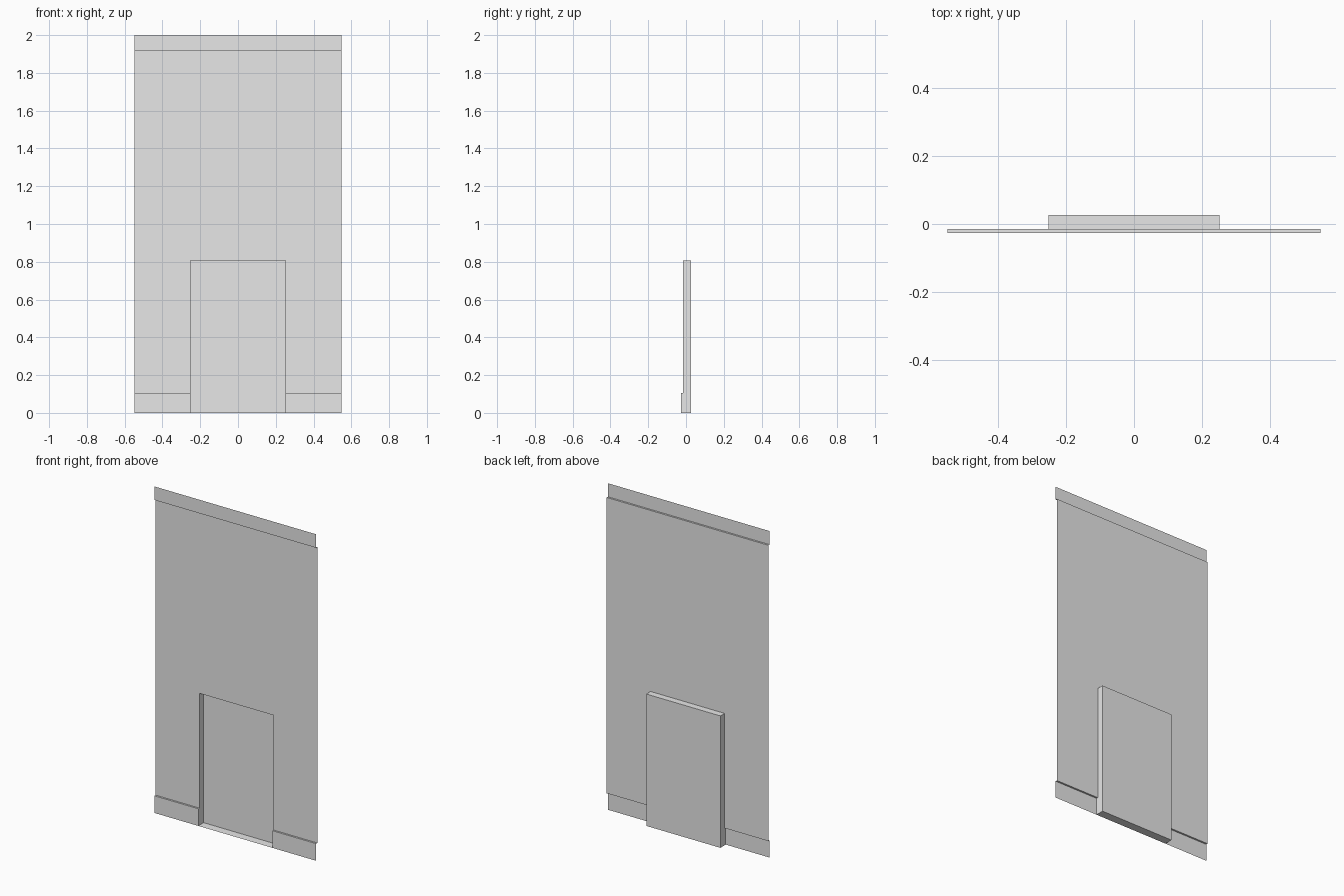
import bpy
import bmesh

cube = bpy.data.objects.get("Cube")
if cube:
    bpy.data.objects.remove(cube, do_unlink=True)

# One plain plaster colour
plaster = bpy.data.materials.new("light_grey_plaster")
plaster.use_nodes = True
GREY = (0.8, 0.8, 0.8, 1)
plaster.diffuse_color = GREY
plaster.node_tree.nodes["Principled BSDF"].inputs["Base Color"].default_value = GREY

# Main dimensions
WIDTH, HEIGHT = 0.548, 2.0              # half width, full height
SKIRT_TOP, TRIM_BOTTOM = 0.105, 1.917
NICHE, NICHE_TOP = 0.251, 0.808         # half width, height
FRONT, WALL, BACK = -0.026, -0.015, 0.026


def sheet(name, quads):
    """Make a thin open sheet from quads of corner points."""
    bm = bmesh.new()
    for corners in quads:
        bm.faces.new([bm.verts.new(c) for c in corners])
    bmesh.ops.remove_doubles(bm, verts=bm.verts, dist=0.0001)
    mesh = bpy.data.meshes.new(name)
    bm.to_mesh(mesh)
    bm.free()
    mesh.materials.append(plaster)
    obj = bpy.data.objects.new(name, mesh)
    bpy.context.collection.objects.link(obj)
    return obj


def upright(x0, x1, y, z0, z1):
    """Panel facing the front."""
    return [(x0, y, z0), (x1, y, z0), (x1, y, z1), (x0, y, z1)]


def ledge(x0, x1, y0, y1, z, up=True):
    """Level strip facing up or down."""
    strip = [(x0, y0, z), (x1, y0, z), (x1, y1, z), (x0, y1, z)]
    return strip if up else strip[::-1]


def cheek(x, y0, y1, z0, z1):
    """Side panel facing the middle of the niche."""
    panel = [(x, y0, z0), (x, y1, z0), (x, y1, z1), (x, y0, z1)]
    return panel if x < 0 else panel[::-1]


# Wall around the niche
sheet("wall_panel", [
    upright(-WIDTH, -NICHE, WALL, SKIRT_TOP, NICHE_TOP),
    upright(NICHE, WIDTH, WALL, SKIRT_TOP, NICHE_TOP),
    upright(-WIDTH, -NICHE, WALL, NICHE_TOP, TRIM_BOTTOM),
    upright(-NICHE, NICHE, WALL, NICHE_TOP, TRIM_BOTTOM),
    upright(NICHE, WIDTH, WALL, NICHE_TOP, TRIM_BOTTOM),
])

# Raised trim along the top
sheet("top_trim", [
    upright(-WIDTH, WIDTH, FRONT, TRIM_BOTTOM, HEIGHT),
    ledge(-WIDTH, WIDTH, FRONT, WALL, TRIM_BOTTOM, up=False),
])

# Skirting on both sides of the niche
for side, x0, x1 in (("right", -WIDTH, -NICHE), ("left", NICHE, WIDTH)):
    sheet(side + "_skirting", [
        upright(x0, x1, FRONT, 0, SKIRT_TOP),
        ledge(x0, x1, FRONT, WALL, SKIRT_TOP),
    ])

# Recessed door niche
niche = [
    upright(-NICHE, NICHE, BACK, 0, NICHE_TOP),
    ledge(-NICHE, NICHE, WALL, BACK, NICHE_TOP, up=False),
    ledge(-NICHE, NICHE, FRONT, BACK, 0),
]
for x in (-NICHE, NICHE):
    niche += [cheek(x, WALL, BACK, 0, NICHE_TOP),
              cheek(x, FRONT, WALL, 0, SKIRT_TOP)]
sheet("door_niche", niche)
